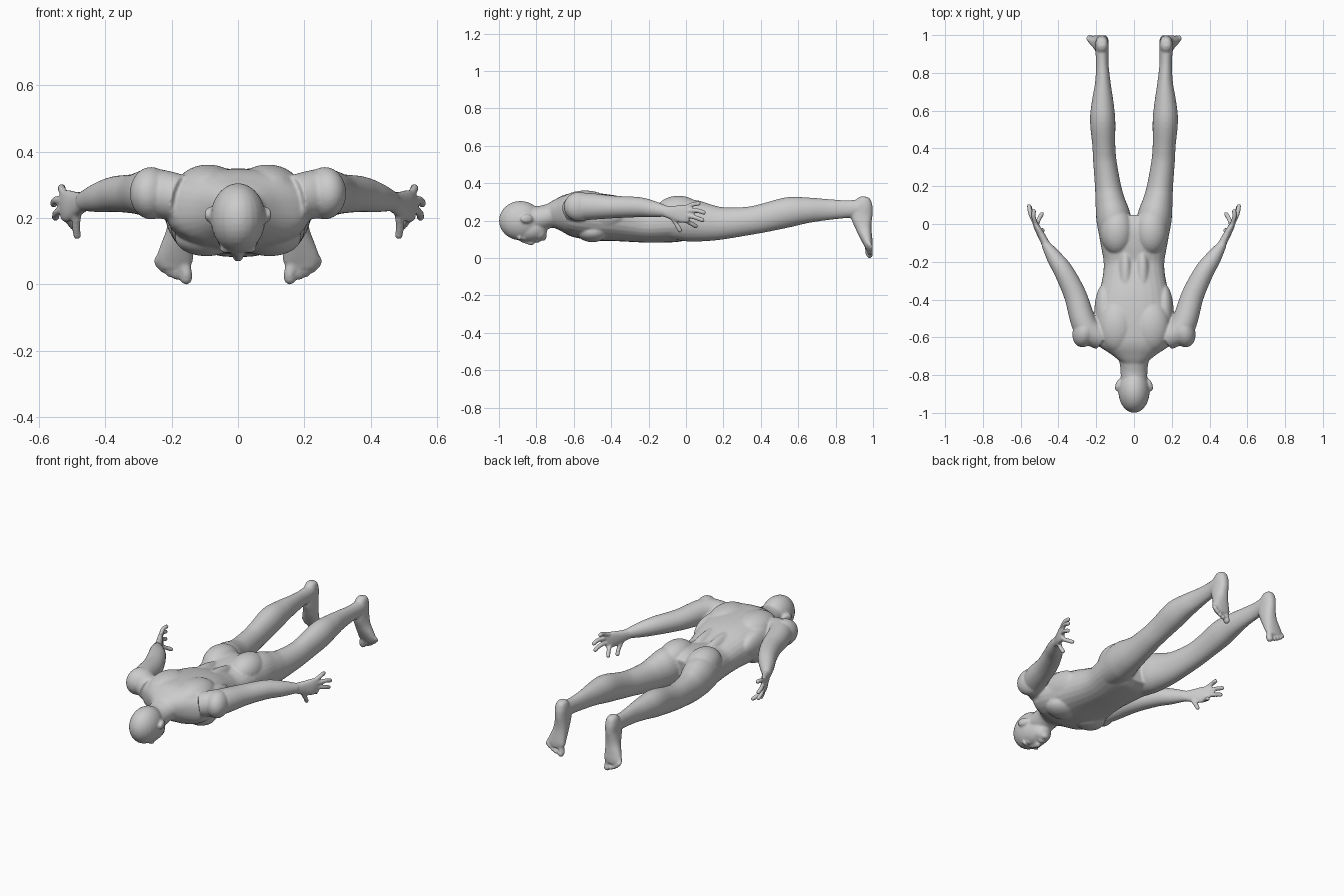
import bpy, bmesh
from math import cos, sin, tau, copysign
from mathutils import Vector, Matrix

bm = bmesh.new()


def catmull(rows, steps):
    """Smoothly interpolate a list of equal-length rows."""
    rows = [Vector(r) for r in rows]
    out = []
    for i in range(len(rows) - 1):
        p0, p1 = rows[max(i - 1, 0)], rows[i]
        p2, p3 = rows[i + 1], rows[min(i + 2, len(rows) - 1)]
        for s in range(steps):
            t = s / steps
            out.append(0.5 * (2 * p1 + (p2 - p0) * t + (2 * p0 - 5 * p1 + 4 * p2 - p3) * t * t
                              + (3 * p1 - p0 - 3 * p2 + p3) * t ** 3))
    return out + [rows[-1]]


def loft(rows, power=2.0, side=1, steps=5, n=28):
    """Tube through rows of (x, y, z, half width, half depth)."""
    pts = catmull(rows, steps)
    rings = []
    for i, p in enumerate(pts):
        a, b = pts[max(i - 1, 0)], pts[min(i + 1, len(pts) - 1)]
        t = Vector(b[:3]) - Vector(a[:3])
        t.normalize()
        u = Vector((1, 0, 0))
        u = (u - t * u.dot(t)).normalized()
        v = t.cross(u)
        ring = []
        for k in range(n):
            c, s = cos(tau * k / n), sin(tau * k / n)
            c = copysign(abs(c) ** (2 / power), c)
            s = copysign(abs(s) ** (2 / power), s)
            q = Vector(p[:3]) + u * (p[3] * c) + v * (p[4] * s)
            ring.append(bm.verts.new((q.x * side, q.y, q.z)))
        rings.append(ring)
    for r0, r1 in zip(rings, rings[1:]):
        for k in range(n):
            bm.faces.new((r0[k], r0[(k + 1) % n], r1[(k + 1) % n], r1[k]))
    bm.faces.new(rings[0][::-1])
    bm.faces.new(rings[-1])


def blob(c, r, side=1, rot=0.0):
    """Ellipsoid, optionally turned about z."""
    m = (Matrix.Translation((c[0] * side, c[1], c[2])) @ Matrix.Rotation(rot * side, 4, 'Z')
         @ Matrix.Diagonal((*r, 1)))
    bmesh.ops.create_uvsphere(bm, u_segments=24, v_segments=16, radius=1, matrix=m)


def digit(points, r, side):
    """Rounded finger or toe through a few points."""
    loft([(*p, r, r) for p in points], side=side, steps=3, n=12)
    blob(points[-1], (r, r, r), side)


# torso: y, half width, underside z, back z
torso = [(-.735, .06, .165, .285), (-.69, .12, .15, .315), (-.63, .205, .125, .345),
         (-.56, .22, .105, .35), (-.47, .207, .093, .346), (-.38, .188, .09, .333),
         (-.28, .166, .085, .305), (-.2, .161, .082, .288), (-.1, .178, .083, .30),
         (-.02, .188, .09, .30), (.04, .16, .11, .27)]
loft([(0, y, (a + b) / 2, w, (b - a) / 2) for y, w, a, b in torso], power=2.3)

# neck and head
loft([(0, -.88, .215, .068, .065), (0, -.79, .212, .071, .066), (0, -.73, .225, .078, .065),
      (0, -.66, .24, .11, .07)])
blob((0, -.885, .2), (.083, .115, .105))
blob((0, -.84, .155), (.067, .10, .068))
blob((0, -.787, .137), (.05, .043, .046))
blob((0, -.765, .112), (.026, .02, .02))
blob((0, -.793, .095), (.025, .014, .014))
loft([(0, -.885, .096, .011, .01), (0, -.85, .086, .012, .012), (0, -.825, .082, .017, .014),
      (0, -.815, .088, .014, .01)], n=12)

# leg: x, y, half width, front z, back z
leg = [(.095, -.08, .085, .10, .30), (.108, .03, .092, .087, .312), (.126, .12, .079, .09, .288),
       (.138, .2, .069, .10, .272), (.154, .33, .062, .122, .274), (.16, .42, .061, .138, .292),
       (.166, .55, .067, .165, .326), (.166, .65, .057, .187, .324), (.165, .75, .041, .202, .316),
       (.168, .85, .033, .213, .309), (.17, .93, .035, .22, .312), (.17, .965, .03, .235, .305)]
# foot: x, z, half width, instep y, sole y
foot = [(.17, .328, .016, .94, .975), (.17, .315, .028, .92, .99), (.17, .28, .035, .895, .999),
        (.17, .225, .036, .882, .997), (.175, .16, .041, .908, .992), (.184, .11, .05, .932, .996),
        (.19, .075, .055, .95, .999), (.19, .05, .045, .962, .997)]
# arm: centre, half width, half height
arm = [(.17, -.6, .26, .07, .07), (.255, -.545, .275, .068, .074), (.31, -.38, .273, .06, .06),
       (.37, -.255, .272, .052, .054), (.42, -.18, .262, .042, .045), (.47, -.105, .25, .023, .029)]
palm = [(.46, -.12, .25, .022, .028), (.485, -.07, .242, .02, .038), (.512, -.02, .236, .017, .049),
        (.528, .015, .236, .012, .045)]
fingers = [((.52, 0, .272), (.532, .04, .288), (.53, .068, .291)),
           ((.525, .005, .252), (.548, .055, .254), (.555, .095, .243)),
           ((.525, .005, .228), (.545, .05, .217), (.55, .088, .203)),
           ((.515, -.005, .203), (.502, .03, .183), (.488, .052, .17)),
           ((.482, -.08, .225), (.487, -.05, .178), (.485, -.032, .148))]
toes = [(.156, .015, .0185), (.186, .022, .0125), (.207, .031, .012), (.226, .043, .0115),
        (.241, .058, .011)]

for s in (1, -1):
    # face details and ears
    blob((.03, -.865, .108), (.019, .015, .014), s)
    blob((.032, -.89, .108), (.026, .012, .014), s)
    blob((.085, -.852, .21), (.013, .034, .024), s, .3)
    # back, chest, shoulder and seat muscles
    blob((.09, -.54, .285), (.10, .14, .076), s)
    blob((.045, -.3, .24), (.045, .2, .078), s)
    blob((.095, -.5, .14), (.095, .085, .055), s)
    blob((.262, -.57, .275), (.062, .085, .079), s, .3)
    blob((.16, -.47, .235), (.05, .15, .08), s)
    blob((.09, -.04, .245), (.088, .125, .088), s)
    loft([(x, y, (a + b) / 2, w, (b - a) / 2) for x, y, w, a, b in leg], side=s)
    loft([(x, (a + b) / 2, z, w, (b - a) / 2) for x, z, w, a, b in foot], 2.3, s)
    loft(arm, side=s)
    loft(palm, 2.3, s)
    for f in fingers:
        digit(f, .0125, s)
    for x, z, r in toes:
        digit([(x * .6 + .076, .975, .085), (x, .976, z + .02), (x, 1 - r, z + .003)], r, s)

# fuse all the masses into one smooth skin
mesh = bpy.data.meshes.new("human_body")
bm.to_mesh(mesh)
bm.free()
body = bpy.data.objects.new("human_body", mesh)
bpy.context.collection.objects.link(body)
remesh = body.modifiers.new("fuse", 'REMESH')
remesh.mode = 'VOXEL'
remesh.voxel_size = .006
remesh.use_smooth_shade = True
smooth = body.modifiers.new("soften", 'SMOOTH')
smooth.factor = .5
smooth.iterations = 6
